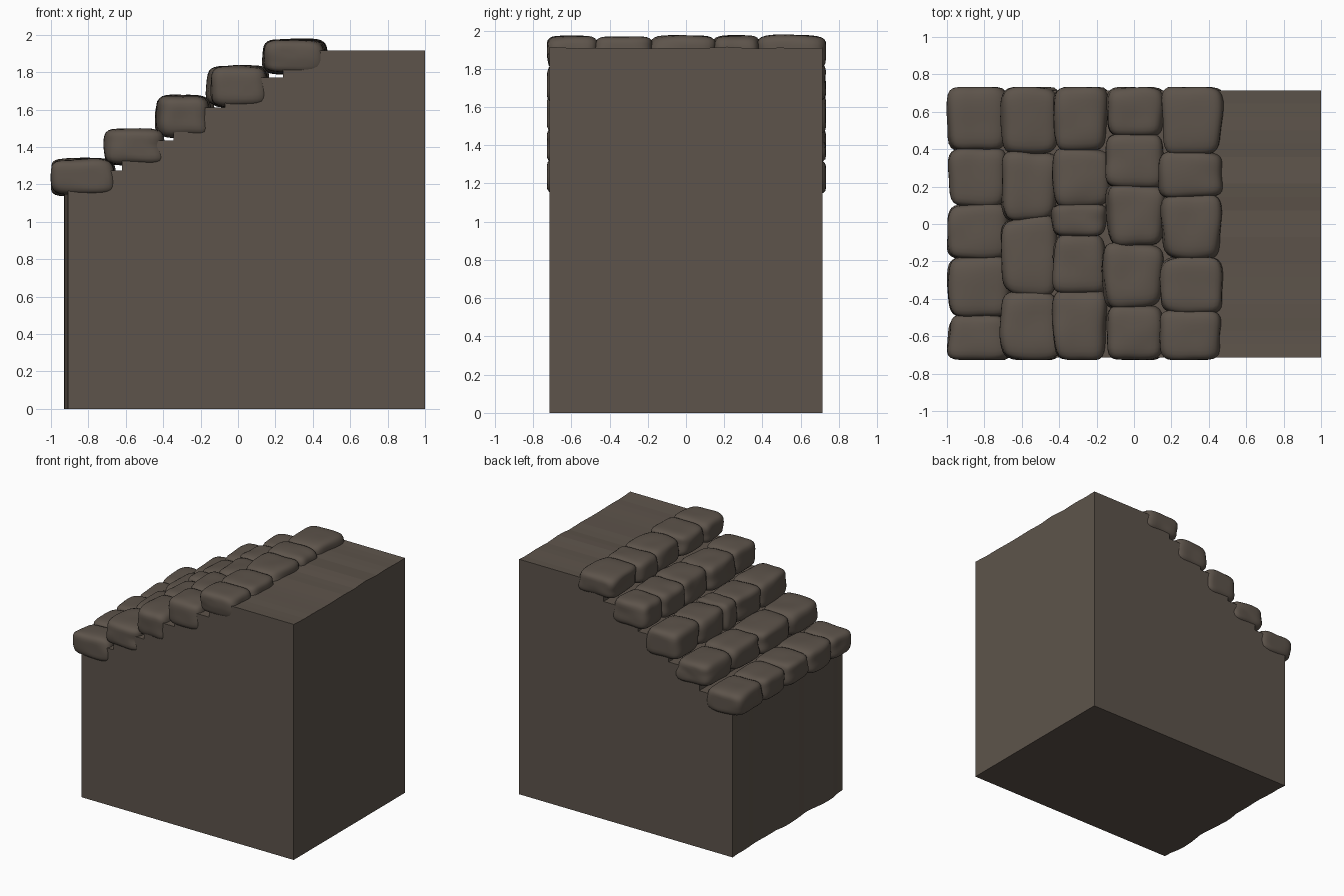
import bpy, bmesh, math, random
from mathutils import Vector, noise

if "Cube" in bpy.data.objects:
    bpy.data.objects.remove(bpy.data.objects["Cube"])

random.seed(4)

mat = bpy.data.materials.new("brown_grey_stone")
mat.diffuse_color = (0.11, 0.088, 0.07, 1)
mat.use_nodes = True
mat.node_tree.nodes["Principled BSDF"].inputs["Base Color"].default_value = mat.diffuse_color


def finish(bm, name, smooth):
    bmesh.ops.recalc_face_normals(bm, faces=bm.faces)
    me = bpy.data.meshes.new(name)
    bm.to_mesh(me)
    bm.free()
    ob = bpy.data.objects.new(name, me)
    bpy.context.collection.objects.link(ob)
    me.materials.append(mat)
    for p in me.polygons:
        p.use_smooth = smooth
    return ob


# Step rows: x start, x end, z bottom, z top, y boundaries between stones
rows = [
    (-1.00, -0.67, 1.145, 1.335, [0.725, 0.40, 0.10, -0.18, -0.49, -0.72]),
    (-0.71, -0.40, 1.305, 1.495, [0.725, 0.38, 0.03, -0.37, -0.72]),
    (-0.435, -0.135, 1.455, 1.67, [0.725, 0.40, 0.10, -0.06, -0.36, -0.72]),
    (-0.16, 0.155, 1.62, 1.83, [0.725, 0.475, 0.20, -0.11, -0.44, -0.72]),
    (0.135, 0.475, 1.79, 1.975, [0.725, 0.38, 0.15, -0.18, -0.47, -0.72]),
]

# Solid block: stepped side profile swept along y, with wavy left face and top
profile = [(1, 0), (1, 1.91), (0.24, 1.91)]
for (x0, x1, z0, z1, ys) in reversed(rows[:4]):
    left = x0 + 0.09
    profile += [(profile[-1][0], z1 - 0.06), (left, z1 - 0.06)]
profile[-1] = (-0.92, profile[-1][1])
profile += [(-0.92, 0)]

bm = bmesh.new()
N = 20
rings = []
for i in range(N + 1):
    y = -0.713 + 1.428 * i / N
    wx = 0.016 * noise.noise(Vector((y * 5.5, 3.3, 0.7))) * 1.6
    wz = 0.007 * noise.noise(Vector((y * 5.5, 9.1, 2.7))) * 1.6
    if i == 0:
        wx = 0.012
    ring = []
    for x, z in profile:
        dx = wx if x < -0.91 else 0
        dz = wz if z > 1.9 else 0
        ring.append(bm.verts.new((x + dx, y, z + dz)))
    rings.append(ring)
for a, b in zip(rings, rings[1:]):
    for k in range(len(profile)):
        j = (k + 1) % len(profile)
        bm.faces.new((a[k], a[j], b[j], b[k]))
bm.faces.new(rings[0])
bm.faces.new(rings[-1])
finish(bm, "stair_block", False)


# Rounded, slightly lumpy cobble filling a box
def cobble(name, lo, hi):
    bm = bmesh.new()
    bmesh.ops.create_cube(bm, size=2)
    bmesh.ops.subdivide_edges(bm, edges=bm.edges[:], cuts=9, use_grid_fill=True)
    c = (lo + hi) / 2
    h = (hi - lo) / 2
    seed = Vector([random.uniform(0, 50) for _ in range(3)])
    taper_y = random.uniform(-0.07, 0.07)
    taper_x = random.uniform(-0.07, 0.07)
    tilt = random.uniform(-0.03, 0.05)
    for v in bm.verts:
        p = v.co.copy()
        n = sum(abs(t) ** 5 for t in p) ** 0.2
        p = p / n
        # bottom leans towards the upper step, top stays a little narrower
        q = Vector((p.x * (1 + taper_x * p.y) * (1 - 0.05 * p.z) - 0.03 * p.z,
                    p.y * (1 + taper_y * p.x * (abs(c.y) < 0.5)),
                    p.z + tilt * p.x))
        q *= 1 + 0.07 * noise.noise(p * 1.1 + seed)
        v.co = Vector((c.x + q.x * h.x, c.y + q.y * h.y, c.z + q.z * h.z))
        v.co.y = max(-0.728, min(0.732, v.co.y))
    finish(bm, name, True)


for r, (x0, x1, z0, z1, ys) in enumerate(rows):
    for s, (yt, yb) in enumerate(zip(ys, ys[1:])):
        j = [random.uniform(-0.012, 0.012) for _ in range(4)]
        cobble(f"cobble_row{r + 1}_{s + 1}",
               Vector((x0 + 0.008 + j[0], yb - 0.008, z0 + j[1] * 0.5)),
               Vector((x1 + j[2], yt + 0.008, z1 + j[3] * 0.5)))
